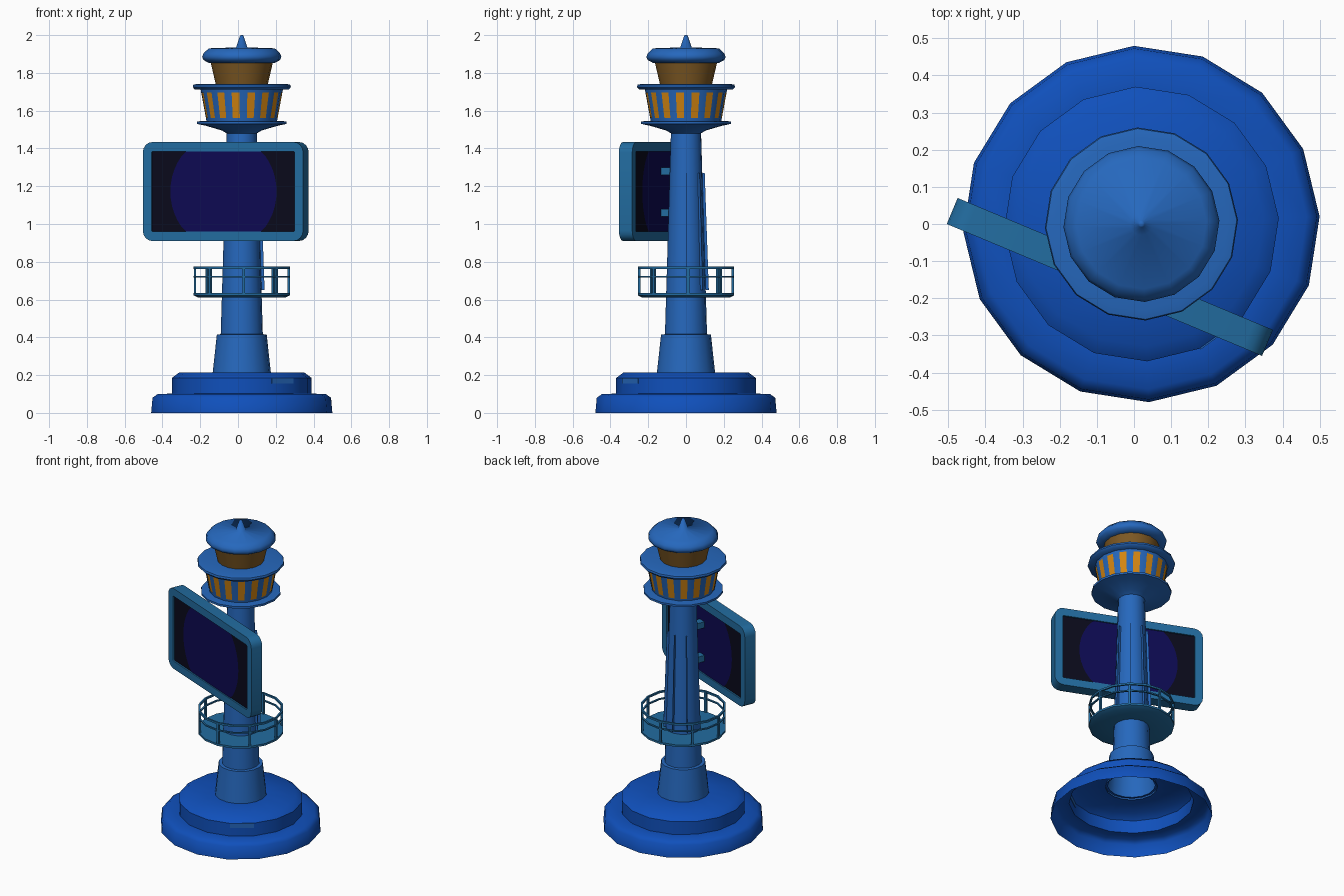
import bpy, bmesh, math
from mathutils import Vector, Matrix

if "Cube" in bpy.data.objects:
    bpy.data.objects.remove(bpy.data.objects["Cube"])

CX = 0.02                      # tower axis
N, ROT = 16, math.radians(2.4)


def mat(name, rgb):
    m = bpy.data.materials.new(name)
    m.diffuse_color = (*rgb, 1)
    m.use_nodes = True
    m.node_tree.nodes["Principled BSDF"].inputs["Base Color"].default_value = m.diffuse_color
    return m


BASE = mat("deep_blue", (0.005, 0.080, 0.50))
BODY = mat("mid_blue", (0.019, 0.138, 0.51))
TEAL = mat("teal_blue", (0.016, 0.150, 0.35))
BROWN = mat("lantern_brown", (0.21, 0.10, 0.017))
ORANGE = mat("window_orange", (0.66, 0.24, 0.006))
BLACK = mat("screen_black", (0.003, 0.003, 0.011))
INDIGO = mat("screen_indigo", (0.004, 0.003, 0.085))


def make(name, bm, material, smooth=None, matrix=None):
    me = bpy.data.meshes.new(name)
    bm.to_mesh(me)
    bm.free()
    ob = bpy.data.objects.new(name, me)
    bpy.context.collection.objects.link(ob)
    me.materials.append(material)
    if matrix:
        ob.matrix_world = matrix
    if smooth:
        bpy.ops.object.select_all(action='DESELECT')
        ob.select_set(True)
        bpy.context.view_layer.objects.active = ob
        bpy.ops.object.shade_smooth_by_angle(angle=math.radians(smooth))
    return ob


def ring_pt(r, z, k):
    a = ROT + k * math.tau / N
    return Vector((CX + r * math.cos(a), r * math.sin(a), z))


def lathe(name, profile, material, smooth=35, cap=False, closed=False):
    """Spin an (r, z) profile, listed bottom to top, round the tower axis."""
    bm = bmesh.new()
    rings = [[bm.verts.new(ring_pt(r, z, k)) for k in range(N)] for r, z in profile]
    pairs = list(zip(rings, rings[1:])) + ([(rings[-1], rings[0])] if closed else [])
    for a, b in pairs:
        for k in range(N):
            j = (k + 1) % N
            bm.faces.new((a[k], a[j], b[j], b[k]))
    if cap:
        bm.faces.new(rings[-1])
    return make(name, bm, material, smooth)


def box(name, size, matrix, material):
    bm = bmesh.new()
    bmesh.ops.create_cube(bm, size=1)
    bmesh.ops.scale(bm, vec=size, verts=bm.verts)
    return make(name, bm, material, None, matrix)


def around(deg, r, z):
    return (Matrix.Translation((CX, 0, 0)) @ Matrix.Rotation(math.radians(deg), 4, 'Z')
            @ Matrix.Translation((r, 0, z)))


# stepped base, open underneath
lathe("base", [(0.48, 0), (0.473, 0.08), (0.445, 0.10), (0.37, 0.102), (0.37, 0.185),
               (0.33, 0.215), (0.14, 0.215)], BASE, 50)
box("base_plate", (0.008, 0.14, 0.03), around(-53.85, 0.363, 0.17), BODY)

# tower shaft with foot sleeve, flaring into the cabin floor
lathe("foot_sleeve", [(0.155, 0.205), (0.132, 0.415), (0.105, 0.417)], BODY)
lathe("shaft", [(0.112, 0.40), (0.097, 0.90), (0.08, 1.48), (0.105, 1.495), (0.19, 1.52),
                (0.238, 1.53), (0.238, 1.543), (0.18, 1.547)], BODY)
for i in range(4):
    m = around(i * 45 + 2.4, 0.102, 0.96) @ Matrix.Rotation(math.radians(-2), 4, 'Y')
    box(f"shaft_rib_{i}", (0.016, 0.003, 0.62), m, BODY)

# gallery deck, rails and posts
lathe("gallery_deck", [(0.09, 0.61), (0.23, 0.61), (0.255, 0.622), (0.255, 0.635), (0.09, 0.635)], TEAL)
for label, z in (("mid", 0.722), ("top", 0.768)):
    h = 0.004 if label == "mid" else 0.006
    lathe(f"gallery_{label}_rail", [(0.244, z - h), (0.255, z - h), (0.255, z + h), (0.244, z + h)],
          TEAL, closed=True)
for i in range(8):
    box(f"gallery_post_{i}", (0.012, 0.014, 0.14), around(i * 45 + 2.4, 0.248, 0.70), TEAL)

# cabin with one window plate on each facet
C0, C1 = (0.187, 1.545), (0.218, 1.712)
lathe("cabin", [C0, C1], BODY)
bm = bmesh.new()
for k in range(N):
    def on_face(u, t):
        r, z = C0[0] + (C1[0] - C0[0]) * t, C0[1] + (C1[1] - C0[1]) * t
        return ring_pt(r + 0.003, z, k).lerp(ring_pt(r + 0.003, z, k + 1), u)
    bm.faces.new([bm.verts.new(on_face(u, t))
                  for u, t in ((0.25, 0.1), (0.75, 0.1), (0.75, 0.9), (0.25, 0.9))])
make("cabin_windows", bm, ORANGE)

# roof ring, lantern and cap with spike
lathe("roof_ring", [(0.20, 1.71), (0.25, 1.713), (0.26, 1.725), (0.257, 1.737), (0.235, 1.742),
                    (0.12, 1.742)], BODY, 50)
lathe("lantern", [(0.138, 1.74), (0.165, 1.856)], BROWN)
lathe("cap", [(0.12, 1.852), (0.175, 1.853), (0.203, 1.868), (0.21, 1.885), (0.203, 1.903),
              (0.175, 1.93), (0.03, 1.935), (0.009, 1.998), (0.003, 2.0)], BODY, 80, cap=True)

# two-sided screen: local x along the panel, local y its thickness
SIGN = Matrix.Translation((-0.065, -0.1425, 1.172)) @ Matrix.Rotation(math.radians(-22.7), 4, 'Z')
W, H, D, F = 0.46, 0.262, 0.038, 0.05


def rounded(w, h, rad):
    pts = []
    for q, (sx, sz) in enumerate(((1, 1), (-1, 1), (-1, -1), (1, -1))):
        for s in range(5):
            a = (q + s / 4) * math.pi / 2
            pts.append((sx * (w - rad) + rad * math.cos(a), sz * (h - rad) + rad * math.sin(a)))
    return pts


outer, inner = rounded(W, H, 0.055), rounded(W - F, H - F, 0.006)
bm = bmesh.new()
loops = [[bm.verts.new((x, y, z)) for x, z in pts] for pts, y in
         ((outer, -D), (outer, D), (inner, D), (inner, -D))]
for i in range(4):
    a, b = loops[i], loops[(i + 1) % 4]
    for k in range(len(a)):
        j = (k + 1) % len(a)
        bm.faces.new((a[k], a[j], b[j], b[k]))
bmesh.ops.recalc_face_normals(bm, faces=bm.faces)
make("screen_frame", bm, TEAL, 35, SIGN)
box("screen_panel", (2 * (W - F) + 0.006, 2 * D - 0.02, 2 * (H - F) + 0.006), SIGN, BLACK)

# round glow on both sides, clipped by the panel height
bm = bmesh.new()
hh = H - F - 0.001
for side in (-1, 1):
    pts = []
    for s in range(48):
        a = s * math.tau / 48
        x, z = 0.305 * math.cos(a), 0.305 * math.sin(a)
        pts.append((x, max(-hh, min(hh, z))))
    f = bm.faces.new([bm.verts.new((x, side * (D - 0.007), z)) for x, z in pts])
    f.normal_update()
    if f.normal.y * side < 0:
        f.normal_flip()
make("screen_glow", bm, INDIGO, None, SIGN)

# short arms holding the screen to the shaft
for i, z in enumerate((1.06, 1.28)):
    box(f"screen_arm_{i}", (0.05, 0.10, 0.04),
        Matrix.Translation((CX, 0, z)) @ Matrix.Rotation(math.radians(-22.7), 4, 'Z')
        @ Matrix.Translation((0, -0.09, 0)), TEAL)
